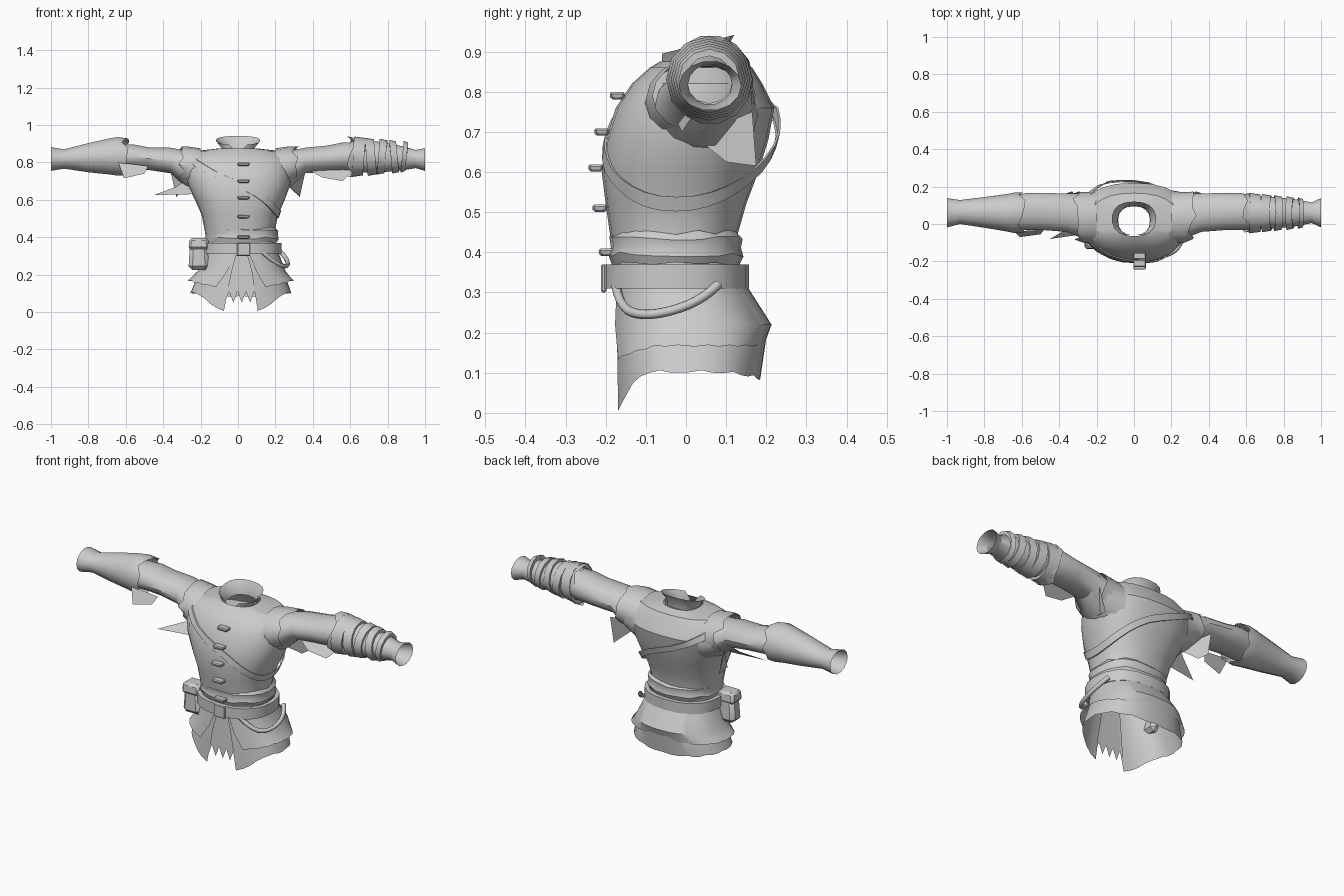
import bpy
import bmesh
import random
from math import sin, cos, pi, radians
from mathutils import Vector

random.seed(4)
if "Cube" in bpy.data.objects:
    bpy.data.objects.remove(bpy.data.objects["Cube"])

GREY = (0.6, 0.6, 0.6, 1)
cloth = bpy.data.materials.new("plain_grey")
cloth.use_nodes = True
cloth.diffuse_color = GREY
cloth.node_tree.nodes["Principled BSDF"].inputs["Base Color"].default_value = GREY

def add_object(name, data):
    data.materials.append(cloth)
    obj = bpy.data.objects.new(name, data)
    bpy.context.collection.objects.link(obj)
    return obj

def finish(name, bm, angle=35):
    """Turn a bmesh into a shaded, coloured object."""
    mesh = bpy.data.meshes.new(name)
    bm.to_mesh(mesh)
    bm.free()
    obj = add_object(name, mesh)
    bpy.ops.object.select_all(action="DESELECT")
    obj.select_set(True)
    bpy.context.view_layer.objects.active = obj
    bpy.ops.object.shade_smooth_by_angle(angle=radians(angle))

def skin(name, rows, closed=True, angle=35):
    """Bridge rows of points with quads."""
    bm = bmesh.new()
    grid = [[bm.verts.new(p) for p in row] for row in rows]
    count = len(grid[0])
    for low, high in zip(grid, grid[1:]):
        for i in range(count if closed else count - 1):
            j = (i + 1) % count
            bm.faces.new((low[i], low[j], high[j], high[i]))
    finish(name, bm, angle)

def spow(value, power=0.85):
    return abs(value) ** power * (1 if value >= 0 else -1)

def body_point(ring, angle, grow=0.0):
    """Point on a body ring: height, centre x, half width, front y, back y."""
    z, cx, rx, front, back = ring
    y = (front + back) / 2 + ((back - front) / 2 + grow) * spow(sin(angle))
    return Vector((cx + (rx + grow) * spow(cos(angle)), y, z))

def mix_rings(rings, z):
    for a, b in zip(rings, rings[1:]):
        if z <= b[0]:
            t = max(0, (z - a[0]) / (b[0] - a[0]))
            return tuple(p + (q - p) * t for p, q in zip(a, b))

def angles(count, gap=0.0, closed=True):
    """Angles round the body, starting from the front."""
    steps = count if closed else count - 1
    return [-pi / 2 + gap + (2 * pi - 2 * gap) * i / steps for i in range(count)]

def tube(name, rings, count=14, jag_first=0.0, jag_last=0.0, lean=0.0):
    """Sleeve along x from rings of x, y, z, y radius, z radius."""
    rows = []
    for k, (x, y, z, ry, rz) in enumerate(rings):
        jag = jag_first if k == 0 else jag_last if k == len(rings) - 1 else 0
        rows.append([(x + random.uniform(-jag, jag) + lean * sin(a),
                      y + ry * cos(a), z + rz * sin(a))
                     for a in (2 * pi * i / count for i in range(count))])
    skin(name, rows)

def sheet(name, points):
    bm = bmesh.new()
    bm.faces.new([bm.verts.new(p) for p in points])
    finish(name, bm)

def block(name, centre, size, bevel=0.01, taper=1.0):
    bm = bmesh.new()
    bmesh.ops.create_cube(bm, size=1)
    for v in bm.verts:
        if v.co.z > 0:
            v.co.x *= taper
            v.co.y *= taper
        v.co = Vector(a * b for a, b in zip(v.co, size)) + Vector(centre)
    bmesh.ops.bevel(bm, geom=bm.edges[:], offset=bevel, segments=1, affect="EDGES")
    finish(name, bm)

# Torso, from waist to neck
TORSO = [
    (0.3, 0.02, 0.19, -0.17, 0.14), (0.38, 0.015, 0.185, -0.18, 0.125),
    (0.45, 0.01, 0.19, -0.19, 0.13), (0.52, 0.01, 0.205, -0.2, 0.15),
    (0.6, 0.01, 0.24, -0.21, 0.18), (0.68, 0.005, 0.275, -0.2, 0.205),
    (0.76, 0, 0.295, -0.175, 0.22), (0.82, 0, 0.285, -0.135, 0.19),
    (0.86, 0, 0.23, -0.09, 0.165), (0.875, 0, 0.1, -0.065, 0.115),
]
skin("torso", [[body_point(r, a) for a in angles(24)] for r in TORSO], angle=25)

# Collar, open at the front and dipping forward
collar = []
for z, rx, front, back, gap in ((0.85, 0.085, -0.06, 0.095, 0.05), (0.885, 0.09, -0.06, 0.1, 0.15),
                                (0.918, 0.118, -0.065, 0.12, 0.35)):
    row = [body_point((z, 0, rx, front, back), a) for a in angles(17, gap, False)]
    for p in row:
        p.z += (p.y - 0.03) * 0.26
    collar.append(row)
skin("collar", collar, False)

# Skirt layers with a hem that drops to points beside the front slit
def skirt(name, gap, hem, flare, grow=0.0, count=37):
    top = (0.33, 0.02, 0.185, -0.165, 0.135)
    middle = (0.22, 0.02, 0.225, -0.175, 0.205)
    rows = [[], [], []]
    for i in range(count):
        for k, row in enumerate(rows):
            a = angles(count, gap * (0.3, 0.65, 1)[k], False)[i]
            away = min(a + pi / 2, 3 * pi / 2 - a)
            bottom = (hem(away, i), 0.015, flare, -0.175, 0.185)
            row.append(body_point((top, middle, bottom)[k], a, grow))
    skin(name, rows, False)

def long_hem(away, i):
    side = 0.1 - 0.02 * max(0, (away - 2) / 1.1)
    return side - 0.1 * max(0, 1 - abs(away - 0.28) / 0.7) + 0.006 * (i % 3 == 0)

def short_hem(away, i):
    return 0.165 - 0.05 * max(0, 1 - away / 1.2) + 0.004 * (i % 2)

skirt("skirt_lower_layer", 0.28, long_hem, 0.27)
skirt("skirt_upper_layer", 0.42, short_hem, 0.275, 0.008)

# Torn cloth filling the front slit
strip = [[], []]
for i in range(9):
    x = -0.07 + 0.0225 * i
    strip[0].append((0.02 + (x - 0.02) * 0.6, -0.15, 0.33))
    strip[1].append((x, -0.165, 0.05 + 0.06 * (i % 2)))
skin("front_torn_strip", strip, False)

# Bands wrapped round the waist
def band(name, profile, jag=0.0):
    skin(name, [[body_point((z, 0.02, 0.19, -0.185, 0.135), a, grow)
                 + Vector((0, 0, random.uniform(-jag, jag))) for a in angles(20)]
                for z, grow in profile])

band("belt", [(0.31, 0.0), (0.31, 0.022), (0.37, 0.022), (0.37, 0.0)])
band("sash", [(0.37, -0.002), (0.395, 0.008), (0.415, 0.002), (0.435, 0.006), (0.45, -0.006)], 0.006)
block("buckle", (0.03, -0.205, 0.335), (0.07, 0.014, 0.07), 0.004)

# Shoulder strap, hanging loose at the back
strap = [[], [], [], []]
for a in angles(32):
    loose = 0.006 + 0.02 * max(0, sin(a))
    for row, (dz, extra) in zip(strap, ((-0.018, -0.006), (-0.018, 0), (0.018, 0), (0.018, -0.006))):
        z = 0.68 - 0.16 * cos(a) + dz
        row.append(body_point(mix_rings(TORSO, z), a, loose + extra))
skin("shoulder_strap", strap)

# Front toggles
for z in (0.4, 0.51, 0.61, 0.7, 0.79):
    block("toggle", (0.03, mix_rings(TORSO, z)[3] - 0.016, z), (0.06, 0.034, 0.018), 0.005, 1.15)

# Pouch on the right hip and hanging loop on the left hip
block("pouch", (-0.21, -0.085, 0.3), (0.11, 0.09, 0.15), 0.02, 0.85)
block("pouch_flap", (-0.21, -0.087, 0.365), (0.11, 0.095, 0.06), 0.012, 0.9)
curve = bpy.data.curves.new("hanging_loop", "CURVE")
curve.dimensions = "3D"
curve.bevel_depth = 0.012
curve.bevel_resolution = 1
curve.resolution_u = 4
spline = curve.splines.new("NURBS")
spline.points.add(5)
for point, co in zip(spline.points, ((0.13, -0.175, 0.32), (0.2, -0.165, 0.26), (0.25, -0.12, 0.24),
                                     (0.27, -0.04, 0.25), (0.265, 0.04, 0.28), (0.23, 0.08, 0.32))):
    point.co = (*co, 1)
spline.use_endpoint_u = True
add_object("hanging_loop", curve)

# Sleeves and shoulder caps on both sides
for side, s in (("right", -1), ("left", 1)):
    fuller = 0.01 if s > 0 else 0
    tube(side + "_sleeve", [
        (s * 0.2, 0.045, 0.745, 0.135, 0.12), (s * 0.28, 0.045, 0.765, 0.12, 0.1),
        (s * 0.36, 0.06, 0.81, 0.102, 0.07), (s * 0.48, 0.067, 0.82, 0.1, 0.062 + fuller),
        (s * 0.56, 0.067, 0.83, 0.1, 0.068 + fuller), (s * 0.66, 0.06, 0.83, 0.09, 0.07 + fuller)])
    tube(side + "_shoulder_cap", [
        (s * 0.2, 0.035, 0.76, 0.14, 0.115), (s * 0.27, 0.035, 0.78, 0.135, 0.105),
        (s * 0.31, 0.045, 0.79, 0.128, 0.095)], 16, jag_last=0.025)
    sheet(side + "_underarm_web", [(s * 0.25, 0.02, 0.69), (s * 0.33, 0.1, 0.625),
                                   (s * 0.33, 0.175, 0.615), (s * 0.36, 0.165, 0.75)])

# Loose torn cloth
sheet("right_underarm_flap", [(-0.24, -0.05, 0.63), (-0.45, -0.08, 0.625),
                              (-0.33, -0.01, 0.67), (-0.27, 0.02, 0.71)])
sheet("left_sleeve_flap", [(0.36, 0.02, 0.77), (0.45, -0.02, 0.72), (0.56, -0.01, 0.7), (0.62, 0.03, 0.76)])
sheet("right_cuff_flap", [(-0.48, -0.03, 0.78), (-0.5, -0.055, 0.74), (-0.61, -0.07, 0.715), (-0.64, -0.04, 0.8)])

# Right gauntlet
tube("right_gauntlet", [
    (-0.6, 0.06, 0.83, 0.108, 0.1), (-0.64, 0.06, 0.832, 0.108, 0.106),
    (-0.68, 0.06, 0.832, 0.1, 0.1), (-0.8, 0.062, 0.825, 0.082, 0.08),
    (-0.93, 0.064, 0.818, 0.064, 0.053), (-1, 0.06, 0.818, 0.078, 0.065)], jag_first=0.02)

# Left forearm and its wrapped bands
tube("left_forearm", [
    (0.6, 0.065, 0.83, 0.088, 0.085), (0.75, 0.06, 0.828, 0.085, 0.085),
    (0.88, 0.06, 0.822, 0.07, 0.066), (0.95, 0.06, 0.818, 0.055, 0.05),
    (1, 0.06, 0.815, 0.078, 0.062)])
for i, (x, half) in enumerate(((0.645, 0.03), (0.71, 0.024), (0.77, 0.02), (0.835, 0.018), (0.89, 0.012))):
    r = 0.108 - 0.006 * i
    tube("left_arm_wrap", [(x + end, 0.058, 0.83, r - inset, r - inset) for end, inset in
                           ((-half, 0.022), (-half, 0), (half, 0.008), (half, 0.025))],
         12, lean=0.008 * (-1) ** i)
tube("left_cuff_rag", [(0.6, 0.06, 0.83, 0.105, 0.112), (0.64, 0.06, 0.83, 0.095, 0.1)], jag_first=0.02)
